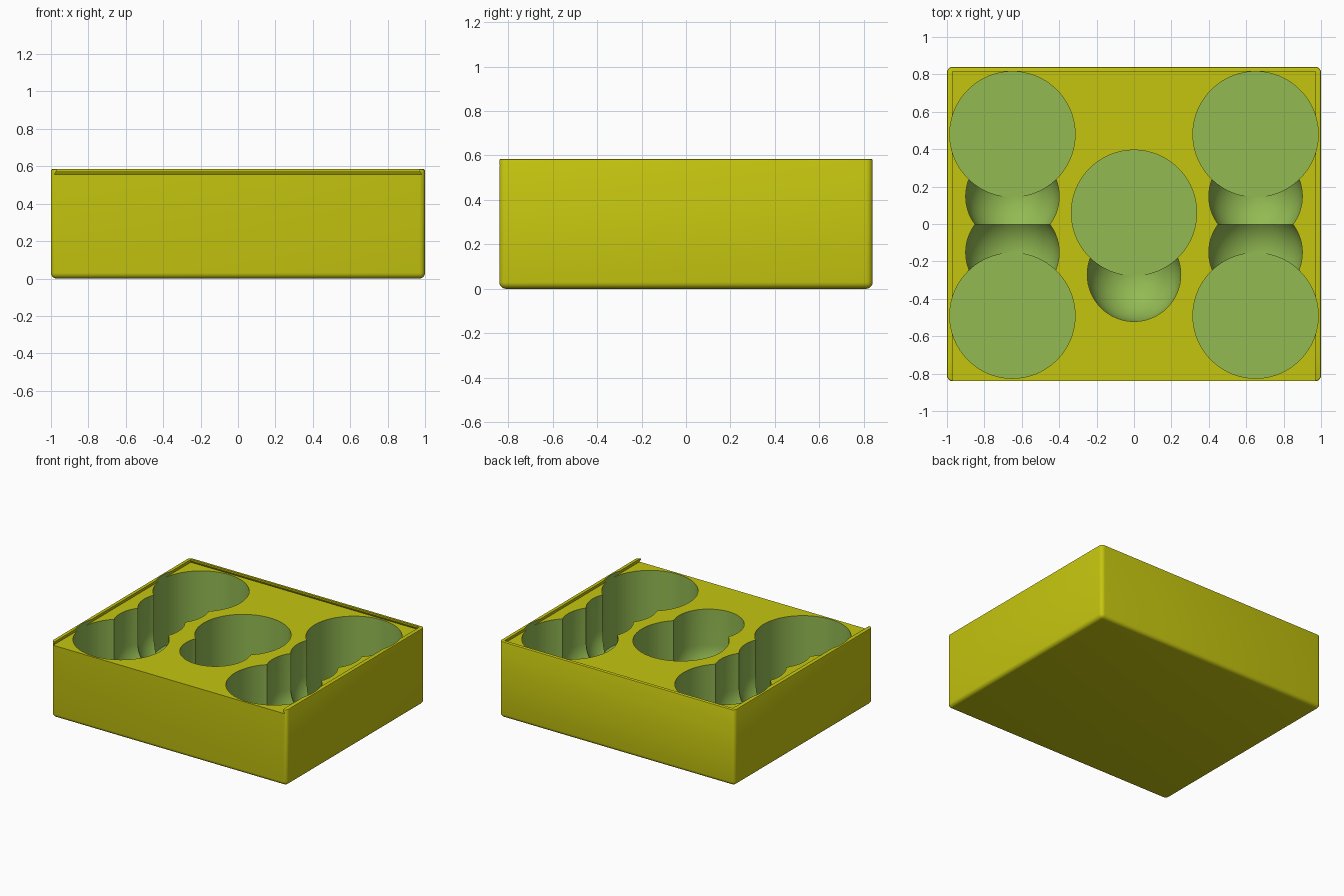
import bpy, bmesh, math

if "Cube" in bpy.data.objects:
    bpy.data.objects.remove(bpy.data.objects["Cube"])

def colour(name, rgb):
    m = bpy.data.materials.new(name)
    m.diffuse_color = (*rgb, 1)
    m.use_nodes = True
    m.node_tree.nodes["Principled BSDF"].inputs["Base Color"].default_value = m.diffuse_color
    return m

MATS = [colour("yellow", (0.56, 0.56, 0.005)), colour("green", (0.29, 0.49, 0.085))]
H, FLOOR, LEDGE = 0.585, 0.03, 0.555

def make(name, bm, mat):
    bmesh.ops.recalc_face_normals(bm, faces=bm.faces)
    me = bpy.data.meshes.new(name)
    for m in MATS:
        me.materials.append(m)
    for f in bm.faces:
        f.material_index = mat
    bm.to_mesh(me)
    bm.free()
    ob = bpy.data.objects.new(name, me)
    bpy.context.collection.objects.link(ob)
    return ob

def lathe(name, x, y, profile, n=96):
    """Closed solid of revolution; first and last profile points lie on the axis."""
    bm = bmesh.new()
    rings = []
    for r, z in profile:
        k = 1 if r < 1e-6 else n
        rings.append([bm.verts.new((x + r * math.cos(2 * math.pi * i / n),
                                    y + r * math.sin(2 * math.pi * i / n), z)) for i in range(k)])
    for a, b in zip(rings, rings[1:]):
        for i in range(n):
            quad = [a[i % len(a)], a[(i + 1) % len(a)], b[(i + 1) % len(b)], b[i % len(b)]]
            bm.faces.new(list(dict.fromkeys(quad)))
    return make(name, bm, 1)

# Rounded tray block
bm = bmesh.new()
bmesh.ops.create_cube(bm, size=1)
for v in bm.verts:
    v.co = (v.co.x * 2, v.co.y * 1.68, (v.co.z + 0.5) * H)
edges = [e for e in bm.edges if min(v.co.z for v in e.verts) < 0.1]
bmesh.ops.bevel(bm, geom=edges, offset=0.03, segments=5, profile=0.5, affect='EDGES')
rim = [e for e in bm.edges if all(v.co.z > H - 1e-4 for v in e.verts)]
bmesh.ops.bevel(bm, geom=rim, offset=0.008, segments=2, profile=0.5, affect='EDGES')
tray = make("tray", bm, 0)

# Dovetail slot for a sliding lid, open at the front
bm = bmesh.new()
def slot_ring(z, x, y):
    return [bm.verts.new(c) for c in ((-x, -1, z), (x, -1, z), (x, y, z), (-x, y, z))]
rings = [slot_ring(LEDGE, 0.982, 0.829), slot_ring(0.576, 0.97, 0.816), slot_ring(0.65, 0.97, 0.816)]
bm.faces.new(rings[0])
bm.faces.new(rings[-1])
for a, b in zip(rings, rings[1:]):
    for i in range(4):
        j = (i + 1) % 4
        bm.faces.new((a[i], a[j], b[j], b[i]))
cutters = [make("lid_slot_cutter", bm, 0)]

# Round pockets, each with a ball-ended finger scoop beside it
R, S, TOP = 0.335, 0.25, 0.7
ball = [(S * math.sin(a), FLOOR + 0.001 + S - S * math.cos(a))
        for a in (math.pi / 2 * i / 14 for i in range(15))]
pockets = [(sx * 0.65, y, sy) for sx in (-1, 1) for y, sy in ((0.48, 0.148), (-0.49, -0.152))]
pockets.append((0, 0.06, -0.271))
for x, y, sy in pockets:
    cutters.append(lathe("pocket_cutter", x, y, [(0, FLOOR), (R, FLOOR), (R, TOP), (0, TOP)]))
    cutters.append(lathe("scoop_cutter", x, sy, ball + [(S, TOP + 0.02), (0, TOP + 0.02)], 64))

# Cut everything out of the block
for c in cutters:
    mod = tray.modifiers.new(c.name, 'BOOLEAN')
    mod.operation, mod.solver, mod.object = 'DIFFERENCE', 'EXACT', c
dg = bpy.context.evaluated_depsgraph_get()
cut = bpy.data.meshes.new_from_object(tray.evaluated_get(dg))
tray.modifiers.clear()
tray.data = cut
for c in cutters:
    bpy.data.objects.remove(c)

# Smooth curved walls, keep the crisp edges
bpy.context.view_layer.objects.active = tray
tray.select_set(True)
bpy.ops.object.shade_smooth_by_angle(angle=math.radians(30))
